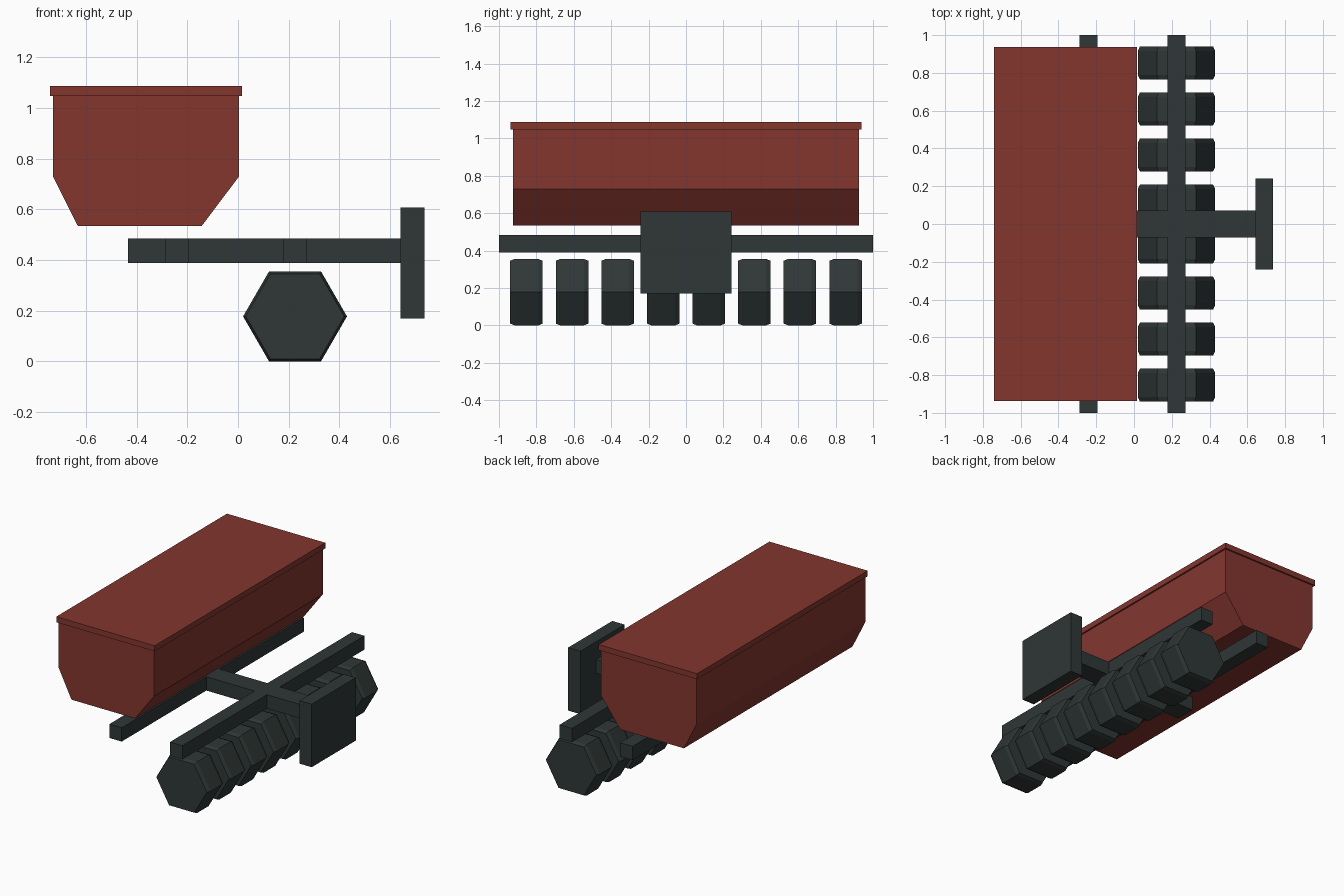
import bpy, bmesh
from math import cos, sin, pi

cube = bpy.data.objects.get("Cube")
if cube:
    bpy.data.objects.remove(cube, do_unlink=True)


def make_material(name, rgb):
    mat = bpy.data.materials.new(name)
    mat.use_nodes = True
    mat.diffuse_color = (*rgb, 1)
    mat.node_tree.nodes["Principled BSDF"].inputs["Base Color"].default_value = (*rgb, 1)
    return mat


red = make_material("brick red", (0.23, 0.037, 0.028))
dark = make_material("dark slate", (0.028, 0.038, 0.037))


def loft(name, sections, mat):
    """Join (y, [(x, z), ...]) sections along y into a closed solid."""
    bm = bmesh.new()
    rings = [[bm.verts.new((x, y, z)) for x, z in pts] for y, pts in sections]
    for a, b in zip(rings, rings[1:]):
        for i in range(len(a)):
            j = (i + 1) % len(a)
            bm.faces.new((a[i], a[j], b[j], b[i]))
    bm.faces.new(rings[0])
    bm.faces.new(rings[-1])
    bmesh.ops.recalc_face_normals(bm, faces=bm.faces)
    mesh = bpy.data.meshes.new(name)
    bm.to_mesh(mesh)
    bm.free()
    mesh.materials.append(mat)
    obj = bpy.data.objects.new(name, mesh)
    bpy.context.collection.objects.link(obj)
    return obj


def extrude(name, profile, half_y, mat):
    return loft(name, [(-half_y, profile), (half_y, profile)], mat)


def box(name, x0, x1, z0, z1, half_y, mat):
    return extrude(name, [(x0, z0), (x1, z0), (x1, z1), (x0, z1)], half_y, mat)


# Seed hopper with tapered bottom and overhanging lid
extrude("hopper", [(-0.73, 1.05), (-0.73, 0.73), (-0.632, 0.535),
                   (-0.143, 0.535), (0.004, 0.73), (0.004, 1.05)], 0.926, red)
box("hopper_lid", -0.741, 0.015, 1.048, 1.087, 0.937, red)

# Frame: two cross bars, a drawbar and the hitch plate
box("rear_cross_bar", -0.289, -0.194, 0.389, 0.485, 1.0, dark)
box("front_cross_bar", 0.177, 0.272, 0.389, 0.485, 1.0, dark)
box("drawbar", -0.434, 0.642, 0.389, 0.485, 0.071, dark)
box("hitch_plate", 0.642, 0.736, 0.17, 0.608, 0.242, dark)


# Row of six-sided packer wheels with chamfered rims
def hexagon(radius):
    return [(0.225 + radius * cos(i * pi / 3), 0.178 + radius * sin(i * pi / 3))
            for i in range(6)]


for n in range(8):
    y = (n - 3.5) * 0.2437
    loft(f"packer_wheel_{n + 1}",
         [(y + dy, hexagon(r)) for dy, r in
          ((-0.087, 0.194), (-0.063, 0.205), (0.063, 0.205), (0.087, 0.194))], dark)
